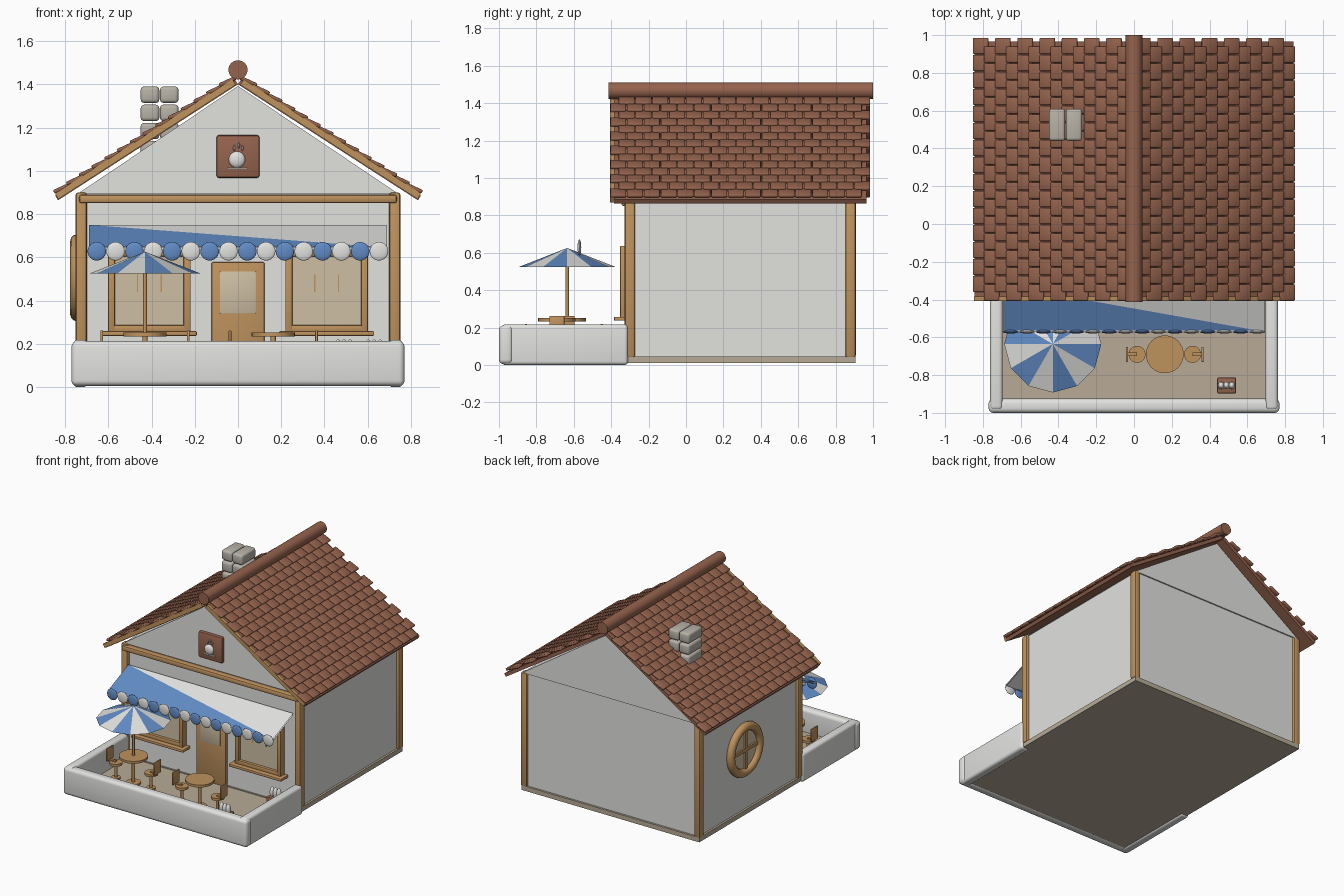
import bpy, bmesh, math
from mathutils import Matrix, Vector

if "Cube" in bpy.data.objects:
    bpy.data.objects.remove(bpy.data.objects["Cube"])


def material(name, rgb):
    m = bpy.data.materials.new(name)
    m.diffuse_color = (*rgb, 1)
    m.use_nodes = True
    m.node_tree.nodes["Principled BSDF"].inputs["Base Color"].default_value = m.diffuse_color
    return m


WHITE = material("plaster white", (0.76, 0.76, 0.74))
WOOD = material("honey wood", (0.52, 0.29, 0.11))
TILE = material("clay brown", (0.30, 0.125, 0.075))
BLUE = material("awning blue", (0.12, 0.26, 0.56))
STONE = material("chimney stone", (0.48, 0.45, 0.39))
FLOOR = material("floor beige", (0.48, 0.41, 0.31))
GLASS = material("warm glass", (0.62, 0.52, 0.37))


def finish(name, bm, mats, matrix=None, angle=40):
    mesh = bpy.data.meshes.new(name)
    bm.to_mesh(mesh)
    bm.free()
    for m in mats if isinstance(mats, (list, tuple)) else [mats]:
        mesh.materials.append(m)
    for p in mesh.polygons:
        p.use_smooth = True
    mesh.set_sharp_from_angle(angle=math.radians(angle))
    ob = bpy.data.objects.new(name, mesh)
    bpy.context.scene.collection.objects.link(ob)
    if matrix:
        ob.matrix_world = matrix
    return ob


def box(name, lo, hi, mat, bevel=0, seg=2, matrix=None):
    lo, hi = Vector(lo), Vector(hi)
    bm = bmesh.new()
    bmesh.ops.create_cube(bm, size=1, matrix=Matrix.Translation((lo + hi) / 2) @ Matrix.Diagonal((*(hi - lo), 1)))
    if bevel:
        bmesh.ops.bevel(bm, geom=bm.edges[:], offset=bevel, segments=seg, profile=0.5, affect='EDGES')
    return finish(name, bm, mat, matrix)


def cyl(name, c, r, depth, mat, axis='Z', seg=24):
    rot = {'Z': Matrix(), 'Y': Matrix.Rotation(math.pi / 2, 4, 'X'), 'X': Matrix.Rotation(math.pi / 2, 4, 'Y')}[axis]
    bm = bmesh.new()
    bmesh.ops.create_cone(bm, cap_ends=True, segments=seg, radius1=r, radius2=r, depth=depth,
                          matrix=Matrix.Translation(c) @ rot)
    return finish(name, bm, mat)


def ball(name, c, size, mat):
    bm = bmesh.new()
    bmesh.ops.create_uvsphere(bm, u_segments=20, v_segments=12, radius=1,
                              matrix=Matrix.Translation(c) @ Matrix.Diagonal((*size, 1)))
    return finish(name, bm, mat)


# House: slab, walls, gable, corner posts, beams
box("house_slab", (-0.745, -0.31, 0.01), (0.745, 0.905, 0.045), FLOOR)
box("walls", (-0.73, -0.30, 0.03), (0.73, 0.89, 0.90), WHITE)
bm = bmesh.new()
front = bm.faces.new([bm.verts.new(v) for v in ((-0.74, -0.31, 0.895), (0.74, -0.31, 0.895), (0, -0.31, 1.392))])
back = bmesh.ops.extrude_face_region(bm, geom=[front])["geom"]
bmesh.ops.translate(bm, vec=(0, 1.21, 0), verts=[v for v in back if isinstance(v, bmesh.types.BMVert)])
bmesh.ops.recalc_face_normals(bm, faces=bm.faces[:])
finish("gable", bm, WHITE)
for x in (-0.725, 0.725):
    for y in (-0.30, 0.88):
        box("corner_post", (x - 0.026, y - 0.028, 0.04), (x + 0.026, y + 0.028, 0.90), WOOD, 0.012)
box("front_beam", (-0.735, -0.345, 0.85), (0.735, -0.295, 0.89), WOOD, 0.012)

# Roof: each slope is built flat, tilted, and turned half round for the other side
TILT = math.radians(32.8)
for side in (0, 1):
    m = (Matrix.Translation((0, 0.29, 1.40)) @ Matrix.Rotation(math.pi * side, 4, 'Z')
         @ Matrix.Rotation(TILT, 4, 'Y'))
    box("roof_board", (0, -0.675, 0), (0.99, 0.675, 0.025), TILE, matrix=m)
    f = 0.685 if side else -0.685
    box("front_fascia", (0.01, f - 0.012, 0.004), (0.985, f + 0.012, 0.034), WOOD, matrix=m)
    bm = bmesh.new()
    for row in range(14):
        for i in range(15):
            c = (0.942 - row * 0.07, (i - 7) * 0.09 + (0.0225 if row % 2 else -0.0225), 0.037)
            bmesh.ops.create_cube(bm, size=1, matrix=Matrix.Translation(c) @ Matrix.Rotation(math.radians(8), 4, 'Y').inverted().inverted()
                                  @ Matrix.Rotation(math.radians(-16), 4, 'Y') @ Matrix.Diagonal((0.088, 0.085, 0.018, 1)))
    bmesh.ops.bevel(bm, geom=bm.edges[:], offset=0.006, segments=2, profile=0.5, affect='EDGES')
    finish("roof_tiles", bm, TILE, m, 50)
cyl("ridge_roll", (0, 0.293, 1.467), 0.044, 1.414, TILE, 'Y', 32)

# Chimney of rounded stone blocks
for k in range(4):
    for x in (-0.407, -0.318):
        z = 1.352 - k * 0.084
        box("chimney_block", (x - 0.043, 0.44, z - 0.038), (x + 0.043, 0.61, z + 0.038), STONE, 0.016, 3)

# Terrace floor and rounded low wall
box("terrace_floor", (-0.74, -0.97, 0.01), (0.74, -0.30, 0.04), FLOOR)
box("terrace_front_wall", (-0.77, -1.0, 0.005), (0.77, -0.925, 0.212), WHITE, 0.025, 4)
for s in (-1, 1):
    xs = sorted((s * 0.695, s * 0.762))
    box("terrace_side_wall", (xs[0], -0.985, 0.0), (xs[1], -0.31, 0.218), WHITE, 0.02, 4)

# Door with pane
box("door", (-0.122, -0.325, 0.04), (0.122, -0.29, 0.578), WOOD, 0.006)
box("door_pane", (-0.083, -0.332, 0.34), (0.083, -0.32, 0.535), GLASS, 0.003)

# Front windows: glass, frame, bars, sill
for x in (-0.41, 0.41):
    box("window_glass", (x - 0.17, -0.33, 0.26), (x + 0.17, -0.295, 0.62), GLASS)
    for s in (-1, 1):
        xc = x + s * 0.175
        box("window_frame_side", (xc - 0.016, -0.352, 0.25), (xc + 0.016, -0.295, 0.637), WOOD, 0.005)
        zc = 0.445 + s * 0.175
        box("window_frame_rail", (x - 0.19, -0.35, zc - 0.016), (x + 0.19, -0.295, zc + 0.016), WOOD, 0.005)
        box("window_bar", (x + s * 0.055 - 0.003, -0.334, 0.44), (x + s * 0.055 + 0.003, -0.32, 0.52), WOOD)
    box("window_sill", (x - 0.22, -0.385, 0.237), (x + 0.22, -0.295, 0.258), WOOD, 0.005)

# Round window on the left wall
RY, RZ = 0.36, 0.505
bpy.ops.mesh.primitive_torus_add(location=(-0.745, RY, RZ), rotation=(0, math.pi / 2, 0), major_radius=0.17,
                                 minor_radius=0.031, major_segments=40, minor_segments=12)
ring = bpy.context.object
ring.name = "round_window_ring"
ring.data.materials.append(WOOD)
bpy.ops.object.shade_smooth()
cyl("round_window_glass", (-0.735, RY, RZ), 0.165, 0.02, GLASS, 'X', 40)
box("round_window_bar", (-0.758, RY - 0.012, RZ - 0.165), (-0.735, RY + 0.012, RZ + 0.165), WOOD)
box("round_window_bar", (-0.757, RY - 0.165, RZ - 0.012), (-0.735, RY + 0.165, RZ + 0.012), WOOD)

# Hanging board with a cup in relief
box("gable_board", (-0.1, -0.335, 0.967), (0.1, -0.30, 1.165), TILE, 0.012)
ball("cup_relief", (-0.005, -0.338, 1.052), (0.038, 0.018, 0.038), WHITE)
box("saucer_relief", (-0.05, -0.345, 1.008), (0.045, -0.33, 1.016), WHITE)
for x, z in ((-0.018, 1.105), (0.004, 1.118), (0.02, 1.105)):
    ball("steam_relief", (x, -0.336, z), (0.005, 0.006, 0.014), STONE)

# Awning: two-tone sloping sheet with a row of scallops
bm = bmesh.new()
tl, tr, br, bl = [bm.verts.new(v) for v in ((-0.69, -0.325, 0.75), (0.69, -0.325, 0.75),
                                            (0.69, -0.57, 0.645), (-0.69, -0.57, 0.645))]
bm.faces.new((tl, bl, br)).material_index = 1
bm.faces.new((tl, br, tr))
low = bmesh.ops.duplicate(bm, geom=bm.faces[:])["geom"]
bmesh.ops.translate(bm, vec=(0, 0, -0.012), verts=[v for v in low if isinstance(v, bmesh.types.BMVert)])
bmesh.ops.reverse_faces(bm, faces=[f for f in low if isinstance(f, bmesh.types.BMFace)])
finish("awning", bm, [WHITE, BLUE])
box("awning_edge", (-0.69, -0.573, 0.633), (0.69, -0.563, 0.648), WHITE)
for i in range(16):
    ball("awning_scallop", (-0.653 + i * 0.087, -0.57, 0.628), (0.043, 0.010, 0.043), WHITE if i % 2 else BLUE)

# Round tables, each with two backed stools
for tx, ty in ((-0.43, -0.635), (0.163, -0.69)):
    cyl("table_top", (tx, ty, 0.243), 0.1, 0.018, WOOD, seg=32)
    cyl("table_leg", (tx, ty, 0.14), 0.012, 0.20, WOOD, seg=12)
    cyl("table_foot", (tx, ty, 0.046), 0.05, 0.014, WOOD)
    for s in (-1, 1):
        sx = tx + s * 0.147
        cyl("stool_seat", (sx, ty, 0.155), 0.045, 0.018, WOOD)
        cyl("stool_leg", (sx, ty, 0.095), 0.010, 0.11, WOOD, seg=12)
        cyl("stool_foot", (sx, ty, 0.045), 0.032, 0.012, WOOD)
        bx = tx + s * 0.2
        box("stool_back", (bx - 0.006, ty - 0.04, 0.165), (bx + 0.006, ty + 0.04, 0.262), WOOD, 0.004)
        xs = sorted((sx, bx))
        box("stool_back_bracket", (xs[0], ty - 0.01, 0.15), (xs[1], ty + 0.01, 0.172), WOOD)

# Striped parasol over the left table
UX, UY = -0.43, -0.635
cyl("parasol_pole", (UX, UY, 0.33), 0.009, 0.58, WOOD, seg=12)
bm = bmesh.new()
bmesh.ops.create_cone(bm, cap_ends=False, segments=12, radius1=0.257, radius2=0.002, depth=0.1,
                      matrix=Matrix.Translation((UX, UY, 0.575)))
for f in bm.faces:
    c = f.calc_center_median()
    f.material_index = int((math.atan2(c.y - UY, c.x - UX) + math.pi) / (math.pi / 6)) % 2
finish("parasol_canopy", bm, [WHITE, BLUE], angle=10)

# Planter boxes with pale buds
for px, py in ((0.49, -0.855), (0.63, -0.45)):
    box("planter", (px - 0.05, py - 0.042, 0.04), (px + 0.05, py + 0.042, 0.155), TILE, 0.006)
    for i in (-1, 0, 1):
        ball("planter_bud", (px + i * 0.028, py, 0.178), (0.017, 0.02, 0.042), WHITE)
